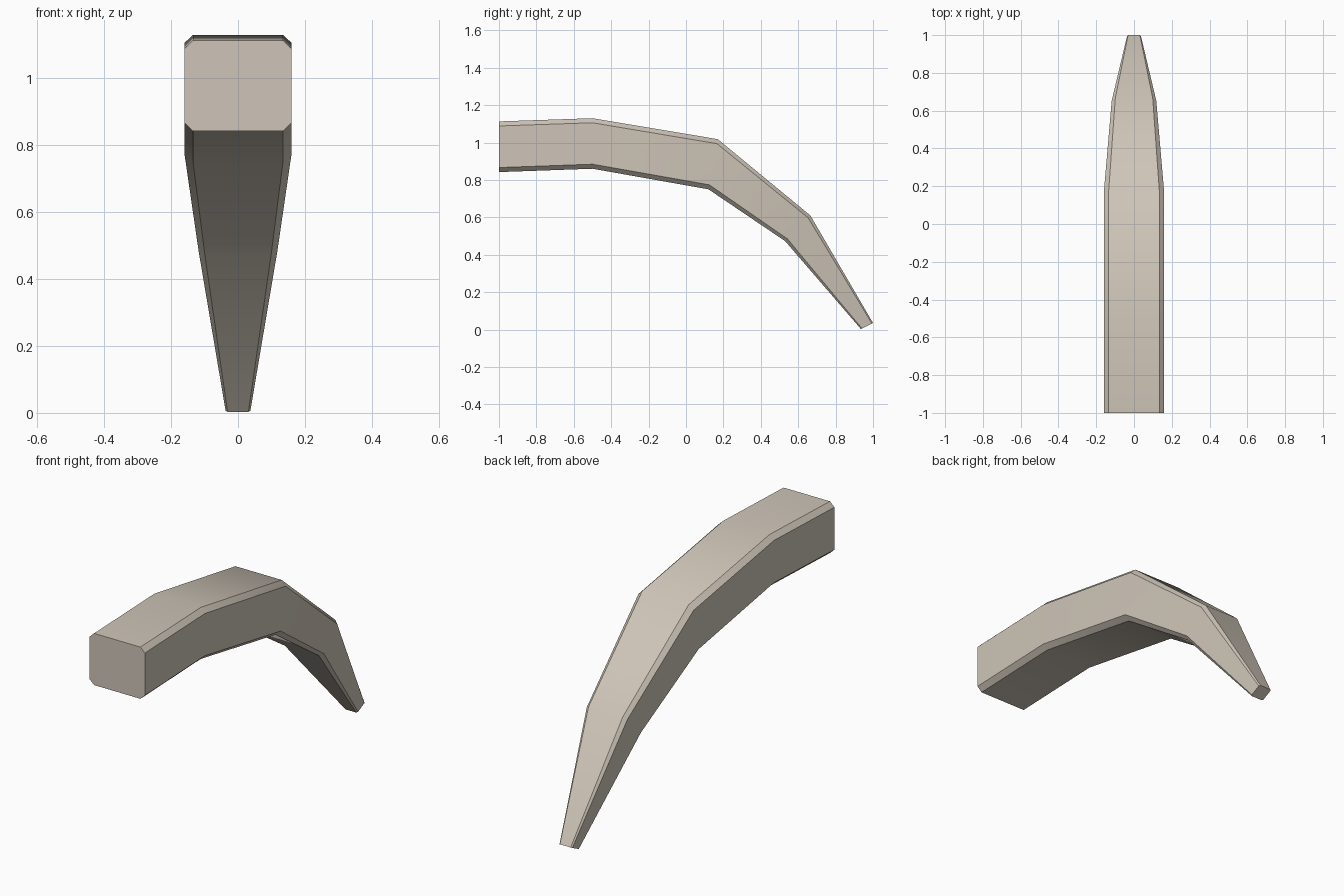
import bpy, bmesh, math
from mathutils import Vector

if "Cube" in bpy.data.objects:
    bpy.data.objects.remove(bpy.data.objects["Cube"])

# Stations along the curve: top (y, z), bottom (y, z), half width
stations = [
    ((-1.0, 1.113), (-1.0, 0.842), 0.16),
    ((-0.5, 1.13), (-0.5, 0.86), 0.16),
    ((0.17, 1.018), (0.12, 0.75), 0.16),
    ((0.665, 0.61), (0.53, 0.473), 0.118),
    ((1.0, 0.035), (0.935, 0.003), 0.037),
]
CX, CT = 0.16, 0.09  # chamfer as a share of half width / thickness


def ring(bm, top, bottom, w):
    """Chamfered rectangular cross-section."""
    t, b = Vector((0, *top)), Vector((0, *bottom))
    n = w * (1 - CX)
    outline = [(n, 0), (w, CT), (w, 1 - CT), (n, 1),
               (-n, 1), (-w, 1 - CT), (-w, CT), (-n, 0)]
    return [bm.verts.new(t.lerp(b, f) + Vector((x, 0, 0))) for x, f in outline]


# Tapered curved claw
bm = bmesh.new()
rings = [ring(bm, *s) for s in stations]
for a, b in zip(rings, rings[1:]):
    for i in range(8):
        j = (i + 1) % 8
        bm.faces.new((a[i], a[j], b[j], b[i]))
bm.faces.new(rings[0])
bm.faces.new(rings[-1])
bmesh.ops.recalc_face_normals(bm, faces=bm.faces)
mesh = bpy.data.meshes.new("curved_claw")
bm.to_mesh(mesh)
bm.free()
claw = bpy.data.objects.new("curved_claw", mesh)
bpy.context.collection.objects.link(claw)

# Bone colour
bone = bpy.data.materials.new("pale bone")
bone.diffuse_color = (0.62, 0.56, 0.48, 1)
bone.use_nodes = True
bone.node_tree.nodes["Principled BSDF"].inputs["Base Color"].default_value = bone.diffuse_color
mesh.materials.append(bone)

# Smooth along the bend, crisp chamfers
bpy.context.view_layer.objects.active = claw
claw.select_set(True)
bpy.ops.object.shade_smooth_by_angle(angle=math.radians(35))
